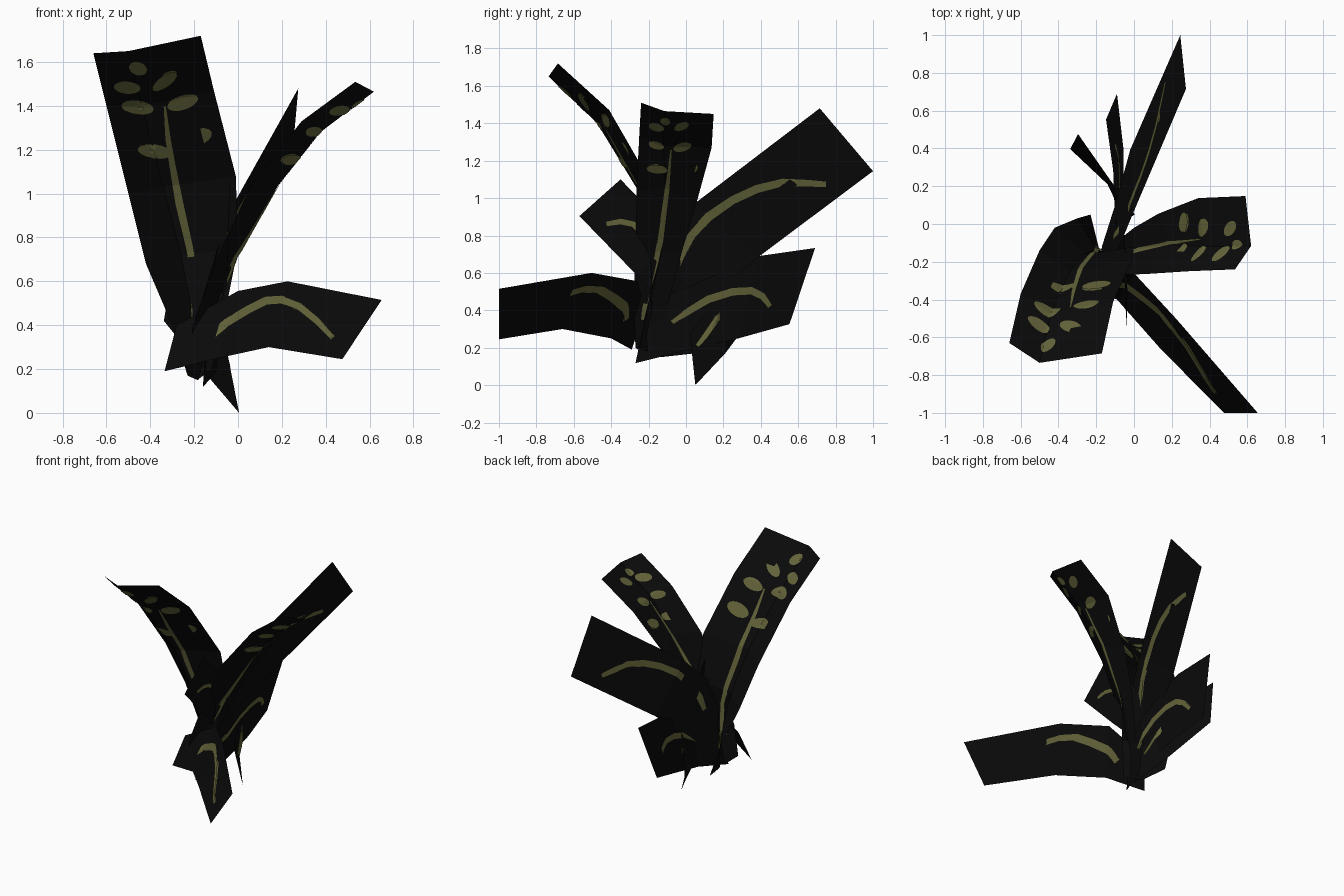
import bpy, math
from mathutils import Vector
from mathutils.bvhtree import BVHTree

def mat(name, c):
    m = bpy.data.materials.new(name)
    m.diffuse_color = (*c, 1)
    return m

BLACK = mat("near_black", (0.003, 0.003, 0.003))
OLIVE = mat("olive_green", (0.125, 0.125, 0.042))

def make(name, verts, faces, m):
    me = bpy.data.meshes.new(name)
    me.from_pydata(verts, [], faces)
    me.materials.append(m)
    ob = bpy.data.objects.new(name, me)
    bpy.context.collection.objects.link(ob)
    return ob

def card(name, rows):
    """Bent strip: each row holds the points across the card."""
    n = len(rows[0])
    verts = [p for r in rows for p in r]
    faces = [(i*n + j, i*n + j + 1, (i+1)*n + j + 1, (i+1)*n + j)
             for i in range(len(rows) - 1) for j in range(n - 1)]
    make(name, verts, faces, BLACK)
    return BVHTree.FromPolygons([Vector(v) for v in verts], faces)

def stamp(name, tree, axis, pts, faces):
    """Project a flat drawing along x or y onto a card, as thin plates on both sides."""
    verts = []
    for side in (-1, 1):
        for a, z in pts:
            o, d = (((5, a, z), (-1, 0, 0)) if axis == 'x' else ((a, -5, z), (0, 1, 0)))
            hit, nor, _, _ = tree.ray_cast(Vector(o), Vector(d))
            if hit is None:
                hit, nor, _, _ = tree.find_nearest(Vector((-0.1, a, z) if axis == 'x' else (a, -0.15, z)))
            if nor.dot(Vector(d)) > 0:
                nor = -nor
            verts.append(hit + nor * 0.004 * side)
    n = len(pts)
    make(name, verts, faces + [tuple(i + n for i in reversed(f)) for f in faces], OLIVE)

def stem(name, tree, axis, spine, sub=4):
    """Ribbon along a spine of (a, z, half width)."""
    path = []
    for p, q in zip(spine, spine[1:]):
        path += [tuple(u + (v - u) * k / sub for u, v in zip(p, q)) for k in range(sub)]
    path.append(spine[-1])
    pts = []
    for i, (a, z, w) in enumerate(path):
        p, q = path[max(i - sub // 2, 0)], path[min(i + sub // 2, len(path) - 1)]
        da, dz = q[0] - p[0], q[1] - p[1]
        l = math.hypot(da, dz)
        pts += [(a - dz / l * w * s, z + da / l * w * s) for s in (-1, 0, 1)]
    faces = [(3*i + j, 3*i + j + 1, 3*i + j + 4, 3*i + j + 3)
             for i in range(len(path) - 1) for j in (0, 1)]
    stamp(name, tree, axis, pts, faces)

def leaflets(name, tree, axis, items, seg=16, rings=3):
    """Oval leaflets given as (a, z, half length, half width, angle)."""
    pts, faces = [], []
    for a, z, rl, rw, deg in items:
        b, t = len(pts), math.radians(deg)
        pts.append((a, z))
        for r in range(1, rings + 1):
            for k in range(seg):
                g = 2 * math.pi * k / seg
                u, v = rl * r / rings * math.cos(g), rw * r / rings * math.sin(g)
                pts.append((a + u * math.cos(t) - v * math.sin(t), z + u * math.sin(t) + v * math.cos(t)))
        for k in range(seg):
            k2 = (k + 1) % seg
            faces.append((b, b + 1 + k, b + 1 + k2))
            for r in range(rings - 1):
                c = b + 1 + r * seg
                faces.append((c + k, c + seg + k, c + seg + k2, c + k2))
    stamp(name, tree, axis, pts, faces)

# tall front-left frond
t = card("tall_frond_card", [
    [(-.66, -.63, 1.64), (-.50, -.735, 1.65), (-.17, -.685, 1.72)],
    [(-.60, -.37, 1.40), (-.44, -.475, 1.40), (-.11, -.41, 1.47)],
    [(-.50, -.14, 1.00), (-.34, -.25, 1.03), (-.01, -.19, 1.08)],
    [(-.42, -.02, .68), (-.26, -.16, .72), (0, -.12, .75)],
    [(-.30, .03, .40), (-.20, -.13, .42), (-.06, -.20, .45)],
    [(-.23, .05, .17), (-.185, -.13, .15), (-.12, -.25, .20)]])
stem("tall_frond_stem", t, 'y', [(-.335, 1.40, .005), (-.32, 1.25, .012), (-.30, 1.13, .014),
     (-.267, .95, .018), (-.225, .77, .016), (-.198, .63, .014), (-.198, .47, .013),
     (-.185, .31, .012), (-.178, .20, .008)])
leaflets("tall_frond_leaflets", t, 'y', [(-.455, 1.572, .042, .03, -20), (-.335, 1.513, .068, .027, 35),
     (-.505, 1.486, .06, .028, -5), (-.253, 1.417, .073, .033, 18), (-.458, 1.395, .073, .032, -8),
     (-.198, 1.254, .082, .04, 20), (-.38, 1.194, .078, .032, -8)])

# right frond
t = card("right_frond_card", [
    [(.535, -.24, 1.51), (.62, -.116, 1.465), (.59, .148, 1.45)],
    [(.29, -.25, 1.33), (.375, -.12, 1.28), (.34, .137, 1.27)],
    [(.06, -.265, 1.04), (.19, -.11, 1.05), (.13, .055, .97)],
    [(-.09, -.27, .72), (0, -.13, .715), (0, -.02, .72)],
    [(-.20, -.28, .42), (-.12, -.20, .40), (-.10, -.10, .42)],
    [(-.24, -.27, .20), (-.18, -.20, .15), (-.17, -.12, .20)]])
stem("right_frond_stem", t, 'x', [(-.08, 1.26, .004), (-.10, 1.05, .011), (-.136, .78, .015),
     (-.16, .65, .013), (-.22, .41, .012), (-.23, .35, .008)])
leaflets("right_frond_leaflets", t, 'x', [(-.11, 1.412, .027, .02, -10), (-.158, 1.38, .043, .022, -15),
     (-.024, 1.385, .043, .022, 20), (-.158, 1.283, .043, .022, -15), (-.02, 1.275, .05, .024, 15),
     (-.155, 1.155, .055, .024, -5), (.01, 1.155, .055, .03, 15)])

# large back leaf
t = card("back_leaf_card", [
    [(.245, 1.0, 1.144), (.275, .715, 1.48)],
    [(-.02, .393, .69), (-.01, .045, .97)],
    [(-.10, .10, .45), (-.09, -.15, .76)],
    [(-.17, -.12, .22), (-.17, -.28, .50)]])
stem("back_leaf", t, 'x', [(-.065, .585, .018), (-.04, .68, .026), (.03, .80, .022), (.12, .90, .024),
     (.25, .99, .022), (.38, 1.05, .022), (.52, 1.085, .02), (.66, 1.08, .018), (.75, 1.075, .014)])

# low front-right leaf
t = card("front_leaf_card", [
    [(.476, -1.0, .245), (.655, -1.0, .515)],
    [(.14, -.66, .30), (.226, -.505, .60)],
    [(-.09, -.40, .25), (0, -.26, .556)],
    [(-.335, -.29, .19), (-.28, -.22, .40)]])
stem("front_leaf", t, 'y', [(-.12, .35, .016), (-.05, .41, .018), (.05, .47, .018), (.13, .51, .018),
     (.20, .515, .018), (.28, .485, .017), (.36, .42, .016), (.43, .345, .012)])

# upright front leaf, almost edge-on from the front
t = card("small_front_leaf_card", [
    [(-.04, -.57, .904), (-.035, -.35, 1.10)],
    [(-.05, -.265, .59), (-.05, -.06, .80)],
    [(-.10, -.12, .44), (-.10, .03, .62)]])
stem("small_front_leaf", t, 'x', [(-.425, .862, .012), (-.35, .875, .015), (-.28, .86, .015),
     (-.20, .78, .014), (-.14, .66, .01)])

# low back leaf
t = card("low_back_leaf_card", [
    [(-.148, .553, .326), (-.09, .69, .733)],
    [(-.11, .28, .25), (-.055, .39, .69)],
    [(-.10, 0, .185), (-.06, 0, .52)],
    [(-.16, -.27, .118), (-.14, -.20, .45)]])
stem("low_back_leaf", t, 'x', [(-.075, .335, .012), (.02, .40, .018), (.12, .46, .02), (.25, .50, .02),
     (.35, .505, .02), (.41, .475, .018), (.45, .42, .014)])

# small back-left leaf
t = card("small_back_leaf_card", [
    [(-.338, .397, .42), (-.296, .476, .68)],
    [(-.14, .21, .17), (-.11, .21, .50)],
    [(.005, .05, 0), (-.05, .02, .28)]])
stem("small_back_leaf", t, 'x', [(.06, .21, .010), (.10, .26, .014), (.17, .36, .015),
     (.25, .43, .015), (.32, .45, .012)])
